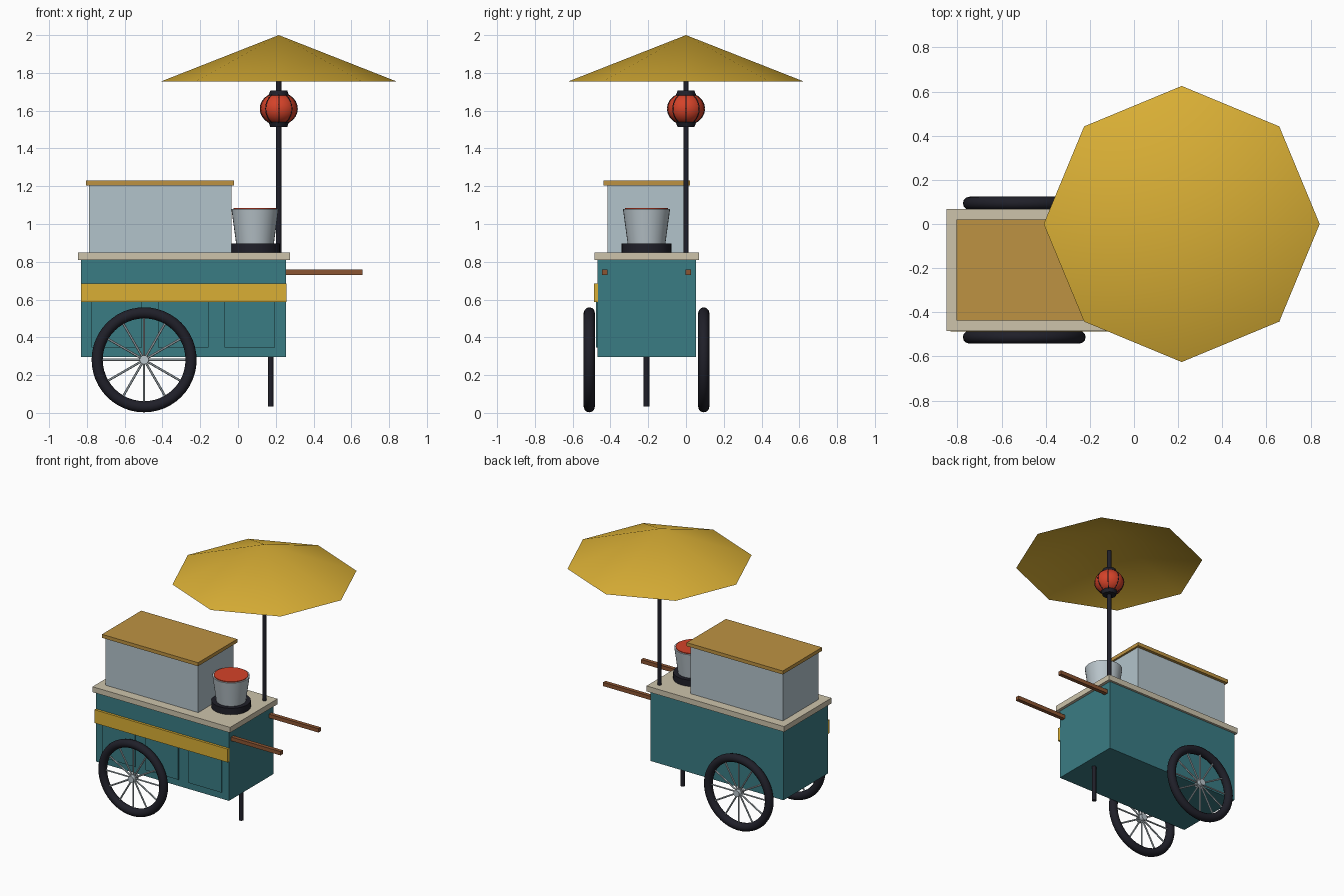
import bpy, bmesh
from math import pi, sin, cos
from mathutils import Matrix, Vector

cube = bpy.data.objects.get("Cube")
if cube:
    bpy.data.objects.remove(cube, do_unlink=True)


def colour(name, r, g, b):
    m = bpy.data.materials.new(name)
    m.use_nodes = True
    m.diffuse_color = (r, g, b, 1)
    m.node_tree.nodes["Principled BSDF"].inputs["Base Color"].default_value = (r, g, b, 1)
    return m


teal = colour("teal paint", .042, .20, .23)
yellow = colour("yellow cloth", .70, .43, .036)
stone = colour("pale counter", .61, .55, .41)
glass = colour("pale glass", .45, .55, .60)
wood = colour("honey wood", .51, .29, .055)
brown = colour("brown wood", .26, .09, .032)
black = colour("dark rubber", .014, .014, .022)
metal = colour("light metal", .48, .55, .59)
red = colour("warm red", .66, .055, .022)


def finish(name, bm, mat, smooth=False):
    bmesh.ops.recalc_face_normals(bm, faces=bm.faces)
    me = bpy.data.meshes.new(name)
    bm.to_mesh(me)
    bm.free()
    me.materials.append(mat)
    ob = bpy.data.objects.new(name, me)
    bpy.context.collection.objects.link(ob)
    if smooth:
        bpy.ops.object.select_all(action='DESELECT')
        ob.select_set(True)
        bpy.context.view_layer.objects.active = ob
        bpy.ops.object.shade_smooth_by_angle(angle=pi / 5)
    return ob


def box(name, mat, x, y, z):
    """Box from (min, max) pairs."""
    bm = bmesh.new()
    size = [b - a for a, b in (x, y, z)]
    mid = [(a + b) / 2 for a, b in (x, y, z)]
    bmesh.ops.create_cube(bm, size=1, matrix=Matrix.Translation(mid) @ Matrix.Diagonal((*size, 1)))
    return finish(name, bm, mat)


def add_rod(bm, start, end, r1, r2=None, sides=10):
    start, end = Vector(start), Vector(end)
    way = end - start
    turn = way.to_track_quat('Z', 'Y').to_matrix().to_4x4()
    bmesh.ops.create_cone(bm, cap_ends=True, segments=sides, radius1=r1,
                          radius2=r1 if r2 is None else r2, depth=way.length,
                          matrix=Matrix.Translation((start + end) / 2) @ turn)


def rod(name, mat, start, end, r1, r2=None, sides=24):
    bm = bmesh.new()
    add_rod(bm, start, end, r1, r2, sides)
    return finish(name, bm, mat, True)


def add_torus(bm, centre, major, minor, n=48, k=12):
    """Ring standing upright, with its axle along y."""
    rings = []
    for i in range(n):
        a = 2 * pi * i / n
        ring = []
        for j in range(k):
            b = 2 * pi * j / k
            r = major + minor * cos(b)
            ring.append(bm.verts.new(centre + Vector((r * cos(a), minor * sin(b), r * sin(a)))))
        rings.append(ring)
    for i in range(n):
        p, q = rings[i], rings[(i + 1) % n]
        for j in range(k):
            bm.faces.new((p[j], q[j], q[(j + 1) % k], p[(j + 1) % k]))


# Cart body, counter and front trim
box("cart_body", teal, (-.832, .254), (-.468, .052), (.296, .81))
box("counter", stone, (-.848, .275), (-.485, .068), (.81, .85))
box("front_band", yellow, (-.832, .256), (-.486, -.466), (.587, .685))
for i in range(3):
    left = -.775 + i * .352
    box(f"front_panel_{i + 1}", teal, (left, left + .268), (-.476, -.467), (.345, .59))

# Display case with its lid
box("display_case", glass, (-.79, -.034), (-.415, -.001), (.85, 1.205))
box("case_lid", wood, (-.804, -.02), (-.437, .02), (1.204, 1.23))

# Cooking pot on its burner
pot_x, mid_y = .09, -.209
rod("burner", black, (pot_x, mid_y, .85), (pot_x, mid_y, .897), .132, sides=32)
rod("pot", metal, (pot_x, mid_y, .897), (pot_x, mid_y, 1.08), .1, .125, 32)
rod("soup", red, (pot_x, mid_y, 1.078), (pot_x, mid_y, 1.086), .115, sides=32)

# Push handles and the rest leg
for side, y in (("front", -.43), ("back", .012)):
    box(f"{side}_handle", brown, (.25, .658), (y - .014, y + .014), (.73, .758))
rod("rest_leg", black, (.173, mid_y, .035), (.173, mid_y, .3), .015, sides=12)

# Spoked wheels
for side, y in (("front", -.512), ("back", .094)):
    hub = Vector((-.497, y, .281))
    bm = bmesh.new()
    add_torus(bm, hub, .2485, .0295)
    finish(f"{side}_tyre", bm, black, True)
    bm = bmesh.new()
    for i in range(12):
        a = i * pi / 6
        add_rod(bm, hub, hub + Vector((cos(a), 0, sin(a))) * .23, .006, sides=6)
    finish(f"{side}_spokes", bm, metal, True)
    rod(f"{side}_hub", metal, hub - Vector((0, .03, 0)), hub + Vector((0, .03, 0)), .024, sides=16)

# Parasol: open eight-sided canopy on a pole
pole_x = .216
rod("parasol_pole", black, (pole_x, 0, .85), (pole_x, 0, 1.855), .0145, sides=12)
bm = bmesh.new()
tip = bm.verts.new((pole_x, 0, 2))
rim = [bm.verts.new((pole_x + .625 * cos(i * pi / 4), .625 * sin(i * pi / 4), 1.754)) for i in range(8)]
for i in range(8):
    bm.faces.new((rim[i], rim[(i + 1) % 8], tip))
finish("parasol_canopy", bm, yellow, True)

# Lantern with meridian ribs and end caps
lamp = Vector((pole_x, 0, 1.61))
bm = bmesh.new()
bmesh.ops.create_uvsphere(bm, u_segments=24, v_segments=14, radius=1,
                          matrix=Matrix.Translation(lamp) @ Matrix.Diagonal((.098, .098, .085, 1)))
finish("lantern", bm, red, True)
bm = bmesh.new()
for i in range(8):
    a = i * pi / 4
    arc = []
    for j in range(11):
        t = -pi / 2.6 + j * pi / 13
        arc.append(lamp + Vector((.098 * cos(t) * cos(a), .098 * cos(t) * sin(a), .085 * sin(t))))
    for p, q in zip(arc, arc[1:]):
        add_rod(bm, p, q, .003, sides=6)
finish("lantern_ribs", bm, black)
for name, s in (("top", 1), ("bottom", -1)):
    rod(f"lantern_{name}_cap", black, lamp + Vector((0, 0, s * .065)),
        lamp + Vector((0, 0, s * .096)), .056, .045, 20)
